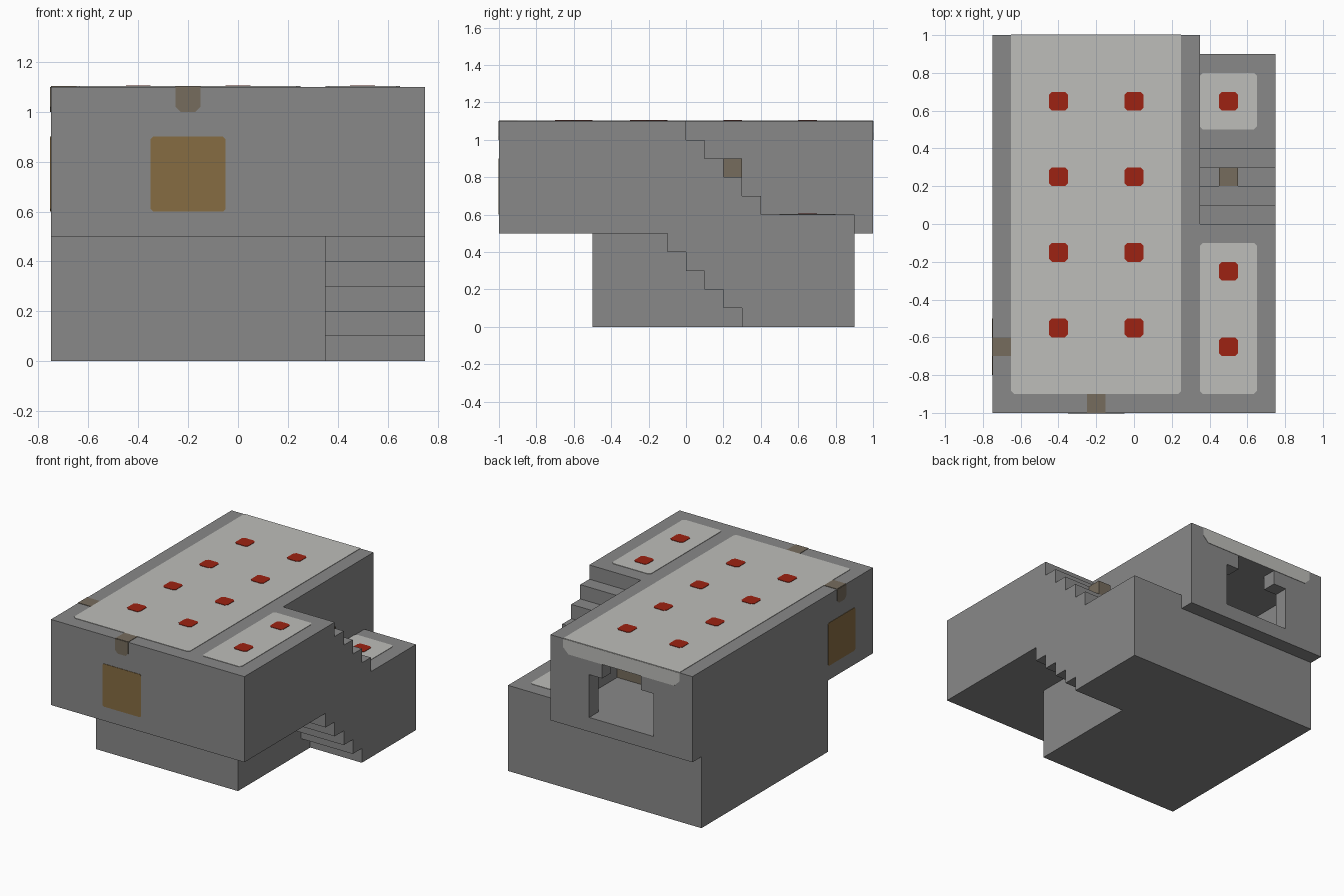
import bpy

cube = bpy.data.objects.get("Cube")
if cube:
    bpy.data.objects.remove(cube, do_unlink=True)


def material(name, r, g, b):
    mat = bpy.data.materials.new(name)
    mat.use_nodes = True
    color = (r, g, b, 1)
    mat.diffuse_color = color
    bsdf = next(n for n in mat.node_tree.nodes if n.type == 'BSDF_PRINCIPLED')
    bsdf.inputs["Base Color"].default_value = color
    bsdf.inputs["Roughness"].default_value = 0.9
    return mat


concrete = material("concrete grey", 0.25, 0.25, 0.25)
pale = material("pale roof", 0.51, 0.51, 0.49)
red = material("lamp red", 0.34, 0.016, 0.006)
wood = material("door brown", 0.24, 0.15, 0.055)
dull = material("dull brown", 0.18, 0.15, 0.11)


def prism(name, points, axis, start, end, mat):
    """Extrude a 2D outline along an axis; the outline uses the other two axes in order."""
    def place(p, d):
        co = list(p)
        co.insert("xyz".index(axis), d)
        return co
    n = len(points)
    verts = [place(p, d) for d in (start, end) for p in points]
    faces = [list(range(n))[::-1], list(range(n, 2 * n))]
    faces += [(i, (i + 1) % n, n + (i + 1) % n, n + i) for i in range(n)]
    mesh = bpy.data.meshes.new(name)
    mesh.from_pydata(verts, [], faces)
    # Make the normals face outward
    import bmesh
    bm = bmesh.new()
    bm.from_mesh(mesh)
    bmesh.ops.recalc_face_normals(bm, faces=bm.faces)
    bm.to_mesh(mesh)
    bm.free()
    mesh.materials.append(mat)
    obj = bpy.data.objects.new(name, mesh)
    bpy.context.scene.collection.objects.link(obj)
    return obj


def rect(a0, a1, b0, b1, low=0.0, high=0.0):
    """Rectangle outline with chamfered low and high corners."""
    pts = [(a0 + low, b0), (a1 - low, b0)]
    pts += [(a1, b0 + low)] if low else []
    pts += [(a1, b1 - high)]
    pts += [(a1 - high, b1), (a0 + high, b1)] if high else [(a0, b1)]
    pts += [(a0, b1 - high)] if high else []
    pts += [(a0, b0 + low)] if low else []
    return pts


def cut(target, cutter):
    mod = target.modifiers.new("cut", 'BOOLEAN')
    mod.operation = 'DIFFERENCE'
    mod.solver = 'EXACT'
    mod.object = cutter
    graph = bpy.context.evaluated_depsgraph_get()
    graph.update()
    mesh = bpy.data.meshes.new_from_object(target.evaluated_get(graph))
    target.modifiers.clear()
    target.data = mesh
    bpy.data.objects.remove(cutter, do_unlink=True)


# Main hall: overhanging upper storey on a shorter base
hall = prism("main_hall", [(-1, .5), (-.5, .5), (-.5, 0), (.9, 0), (.9, .5), (1, .5),
                           (1, 1.1), (-1, 1.1)], "x", -.75, .35, concrete)

# Back room and its stepped doorway
cut(hall, prism("room_cutter", rect(-.65, .25, .4, .9), "z", .6, 1, concrete))
doorway = [(-.45, .6), (.05, .6), (.05, .9), (-.05, .9), (-.05, 1), (-.35, 1),
           (-.35, .9), (-.45, .9)]
cut(hall, prism("doorway_cutter", doorway, "y", .85, 1.1, concrete))
prism("room_panel", rect(-.1, .25, .6, .8), "y", .4, .405, dull)

# Side wing: steps on the top and on the underside
under, over = [(-1, .5)], []
for i in range(4):
    y = -.1 + .1 * i
    under += [(y, .5 - .1 * i), (y, .4 - .1 * i)]
under += [(.3, .1), (.3, 0), (.9, 0), (.9, .6)]
for i in range(5):
    y = .4 - .1 * i
    over += [(y, .6 + .1 * i), (y, .7 + .1 * i)]
prism("stair_wing", under + over + [(-1, 1.1)], "x", .35, .75, concrete)
prism("step_lamp", rect(.45, .55, .2, .3), "z", .8, .9, dull)

# Pale roof panels, the main one folding over the back edge
T = .003
prism("main_roof_panel", rect(-.65, .25, -.9, 1, .015), "z", 1.1, 1.1 + T, pale)
prism("back_roof_edge", rect(-.65, .25, 1, 1.1, .04), "y", 1, 1 + T, pale)
prism("wing_roof_panel", rect(.35, .65, -.9, -.1, .015, .015), "z", 1.1, 1.1 + T, pale)
prism("landing_panel", rect(.35, .65, .5, .8, .015, .015), "z", .6, .6 + T, pale)

# Red lamps
spots = [(x, y, 1.1) for x in (-.4, 0) for y in (-.55, -.15, .25, .65)]
spots += [(.5, -.65, 1.1), (.5, -.25, 1.1), (.5, .65, .6)]
for x, y, z in spots:
    prism("red_lamp", rect(x - .05, x + .05, y - .05, y + .05, .015, .015),
          "z", z, z + 2 * T, red)

# Brown doors on the front and side, each with a small lamp folded over the roof edge
prism("front_door", rect(-.35, -.05, .6, .9, .01, .01), "y", -1 - T, -1, wood)
prism("front_door_lamp", rect(-.25, -.15, 1, 1.1, .02), "y", -1 - T, -1, dull)
prism("front_lamp_top", rect(-.25, -.15, -1, -.9), "z", 1.1, 1.1 + T, dull)
prism("side_door", rect(-.8, -.5, .6, .9, .01, .01), "x", -.75 - T, -.75, wood)
prism("side_door_lamp", rect(-.7, -.6, 1, 1.1, .02), "x", -.75 - T, -.75, dull)
prism("side_lamp_top", rect(-.75, -.65, -.7, -.6), "z", 1.1, 1.1 + T, dull)
